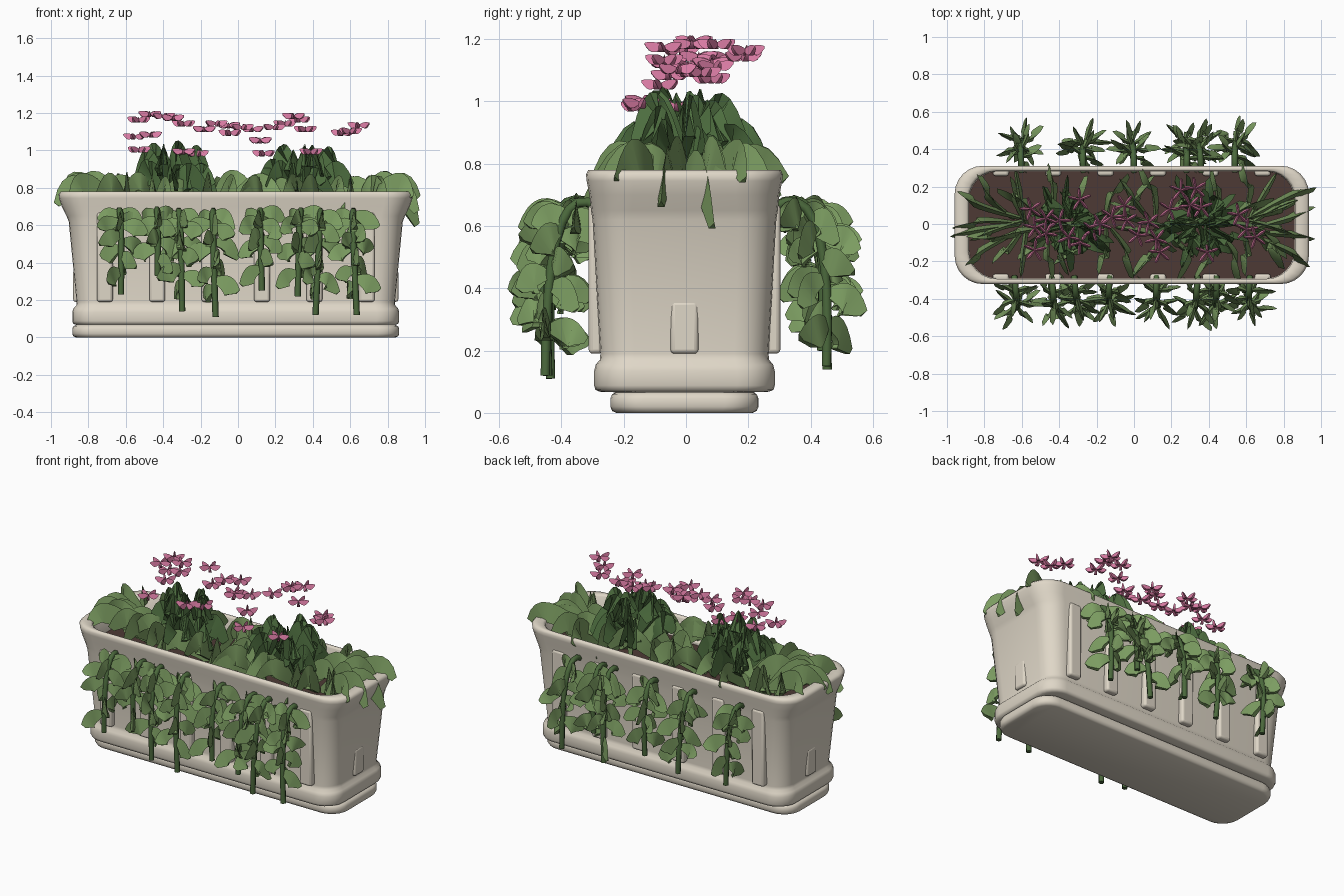
import bpy, bmesh, math, random
from mathutils import Vector

random.seed(4)
rnd = random.uniform
if "Cube" in bpy.data.objects:
    bpy.data.objects.remove(bpy.data.objects["Cube"])


def material(name, *rgb):
    m = bpy.data.materials.new(name)
    m.use_nodes = True
    m.diffuse_color = (*rgb, 1)
    bsdf = m.node_tree.nodes["Principled BSDF"]
    bsdf.inputs["Base Color"].default_value = (*rgb, 1)
    bsdf.inputs["Roughness"].default_value = 0.8
    return m


STONE = material("warm stone", 0.74, 0.68, 0.575)
SOIL = material("dark soil", 0.075, 0.042, 0.035)
LIGHT = material("light leaf green", 0.20, 0.335, 0.12)
DARK = material("dark leaf green", 0.075, 0.155, 0.05)
STEM = material("stem green", 0.07, 0.14, 0.045)
PINK = material("blossom pink", 0.70, 0.20, 0.37)
CENTRE = Vector((-0.012, -0.005, 0))


def finish(name, bm, mat, angle=40):
    bmesh.ops.recalc_face_normals(bm, faces=bm.faces)
    me = bpy.data.meshes.new(name)
    bm.to_mesh(me)
    bm.free()
    ob = bpy.data.objects.new(name, me)
    bpy.context.collection.objects.link(ob)
    me.materials.append(mat)
    bpy.ops.object.select_all(action="DESELECT")
    ob.select_set(True)
    bpy.context.view_layer.objects.active = ob
    bpy.ops.object.shade_smooth_by_angle(angle=math.radians(angle))
    return ob


def ring(bm, hx, hy, r, z):
    """Rounded rectangle of vertices."""
    out = []
    for k, (sx, sy) in enumerate(((1, 1), (-1, 1), (-1, -1), (1, -1))):
        for i in range(7):
            a = math.pi / 2 * (k + i / 6)
            out.append(bm.verts.new(CENTRE + Vector((sx * (hx - r) + r * math.cos(a),
                                                     sy * (hy - r) + r * math.sin(a), z))))
    return out


def loft(name, sections, mat):
    bm = bmesh.new()
    rings = [ring(bm, *s) for s in sections]
    n = len(rings[0])
    for a, b in zip(rings, rings[1:]):
        for i in range(n):
            bm.faces.new((a[i], a[(i + 1) % n], b[(i + 1) % n], b[i]))
    bm.faces.new(rings[0])
    bm.faces.new(rings[-1])
    return finish(name, bm, mat, 62)


# Planter: foot, base band, tapered body, flared rim and inner wall
loft("planter", [
    (0.855, 0.219, 0.10, 0), (0.868, 0.232, 0.11, 0.006), (0.874, 0.238, 0.11, 0.02),
    (0.874, 0.238, 0.11, 0.046), (0.868, 0.232, 0.11, 0.06), (0.855, 0.22, 0.10, 0.066),
    (0.855, 0.272, 0.11, 0.068), (0.869, 0.286, 0.12, 0.074), (0.874, 0.29, 0.12, 0.088),
    (0.874, 0.29, 0.12, 0.135), (0.868, 0.285, 0.12, 0.155), (0.853, 0.272, 0.11, 0.17),
    (0.851, 0.27, 0.11, 0.19), (0.893, 0.295, 0.12, 0.62), (0.905, 0.30, 0.13, 0.65),
    (0.93, 0.305, 0.14, 0.70), (0.945, 0.314, 0.15, 0.745), (0.947, 0.316, 0.15, 0.765),
    (0.935, 0.309, 0.15, 0.78), (0.885, 0.294, 0.15, 0.78), (0.872, 0.288, 0.15, 0.77),
    (0.868, 0.285, 0.15, 0.60),
], STONE)
loft("soil", [(0.87, 0.287, 0.14, 0.60), (0.87, 0.287, 0.14, 0.645)], SOIL)


# Upright ribs on the walls
def rib(name, x, y, sx, sy, z0, z1):
    bm = bmesh.new()
    bmesh.ops.create_cube(bm, size=1)
    for v in bm.verts:
        v.co = CENTRE + Vector((x + v.co.x * sx, y + v.co.y * sy, z0 + (v.co.z + 0.5) * (z1 - z0)))
    ob = finish(name, bm, STONE)
    bev = ob.modifiers.new("soft edges", "BEVEL")
    bev.width, bev.segments = 0.014, 3


for s, side in ((-1, "front"), (1, "back")):
    for i in range(6):
        rib(f"{side}_rib_{i + 1}", -0.7 + 0.28 * i, s * 0.285, 0.085, 0.046, 0.19, 0.67)
for s, side in ((-1, "right"), (1, "left")):
    rib(f"{side}_rib", s * 0.844, 0, 0.05, 0.09, 0.19, 0.36)


def bezier(a, b, c, t):
    return a * (1 - t) ** 2 + b * 2 * t * (1 - t) + c * t * t


def leaf(bm, base, az, length, rise, end, width, bend=0.0, half=0.018, reach=0.65, steps=8):
    """Folded leaf: an arching midrib with both rounded halves hanging from it."""
    out = Vector((math.cos(az), math.sin(az), 0))
    side = Vector((-out.y, out.x, 0))
    up = Vector((0, 0, 1))
    base = Vector(base)
    mid = base + out * length * reach + up * rise
    tip = base + out * length + up * end + side * bend
    rows = []
    for i in range(steps + 1):
        t = i / steps
        p = bezier(base, mid, tip, t)
        tan = ((mid - base) * (1 - t) + (tip - mid) * t).normalized()
        hang = (side.cross(tan) - up * 0.5).normalized()
        shape = math.sin(math.pi * (0.04 + 0.92 * t)) ** 0.6
        low, spread = p + hang * width * shape, side * half * (0.4 + 0.6 * shape)
        rows.append([bm.verts.new(q) for q in (low + spread, p, low - spread)])
    for a, b in zip(rows, rows[1:]):
        for j in range(3):
            k = (j + 1) % 3
            bm.faces.new((a[j], a[k], b[k], b[j]))
    bm.faces.new(rows[0])
    bm.faces.new(rows[-1])


def clump(name, x, y, z, count, lengths, rises, ends, width, mat, start=0.0, sweep=math.tau):
    bm = bmesh.new()
    for i in range(count):
        az = start + sweep * (i + rnd(-0.3, 0.3)) / count
        length = rnd(*lengths) * (1 - 0.12 * abs(math.sin(az)))
        leaf(bm, (x + rnd(-0.04, 0.04), y + rnd(-0.03, 0.03), z), az, length, rnd(*rises),
             rnd(*ends), width * rnd(0.85, 1.15), rnd(-0.11, 0.11))
    finish(name, bm, mat)


# Tall dark bushes
for x, side in ((-0.35, "right"), (0.35, "left")):
    clump(f"{side}_dark_bush_top", x, 0, 0.78, 11, (0.14, 0.21), (0.38, 0.48), (0.04, 0.14), 0.13, DARK)
    clump(f"{side}_dark_bush_low", x, 0, 0.71, 12, (0.23, 0.30), (0.35, 0.43), (0.04, 0.12), 0.13, DARK)

# Arching light clumps along the planter
clump("right_end_clump", -0.60, 0, 0.66, 8, (0.31, 0.36), (0.36, 0.42), (0.04, 0.12), 0.14,
      LIGHT, math.radians(100), math.radians(180))
clump("left_end_clump", 0.60, 0, 0.66, 8, (0.31, 0.36), (0.34, 0.42), (0.04, 0.12), 0.14,
      LIGHT, math.radians(-80), math.radians(180))
for i, x in enumerate((-0.45, -0.14, 0.14, 0.45)):
    clump(f"middle_clump_{i + 1}", x, 0, 0.66, 8, (0.31, 0.36), (0.34, 0.42), (0.02, 0.12), 0.12, LIGHT)

# Long leaves spilling over the two ends
spill = bmesh.new()
for x, y, az, length, end, bend in (
        (0.61, -0.03, 14, 0.38, -0.09, 0.03), (0.62, -0.05, 0, 0.35, -0.02, -0.03),
        (0.61, 0.03, 30, 0.40, 0.06, -0.04), (0.62, -0.06, -20, 0.36, 0.06, -0.05),
        (-0.60, 0, 187, 0.39, 0.02, 0.02), (-0.60, 0.03, 165, 0.37, 0.08, -0.05),
        (-0.60, -0.03, 205, 0.36, 0.06, 0.05)):
    leaf(spill, (x, y, 0.70), math.radians(az), length, 0.33, end, 0.12, bend, 0.02, 0.85)
finish("spilling_leaves", spill, LIGHT)


# Trailing vines: a bent stem with leaves spiralling round it
def vine(name, x, s, bottom):
    a = Vector((x, s * 0.28, 0.66))
    b = Vector((x + rnd(-0.02, 0.02), s * rnd(0.44, 0.48), 0.78))
    c = Vector((x + rnd(-0.03, 0.03), s * rnd(0.42, 0.47), bottom))
    cu = bpy.data.curves.new(name + "_stem", "CURVE")
    cu.dimensions = "3D"
    cu.bevel_depth, cu.bevel_resolution, cu.use_fill_caps = 0.017, 1, True
    sp = cu.splines.new("POLY")
    sp.points.add(9)
    for i, p in enumerate(sp.points):
        p.co = (*bezier(a, b, c, i / 9), 1)
    cu.materials.append(STEM)
    bpy.context.collection.objects.link(bpy.data.objects.new(name + "_stem", cu))
    bm = bmesh.new()
    count = 10 + round((0.4 - bottom) * 18)
    for i in range(count):
        p = bezier(a, b, c, 0.25 + 0.62 * i / (count - 1))
        leaf(bm, p, i * 2.4 + rnd(-0.3, 0.3), rnd(0.11, 0.15), rnd(0.04, 0.08),
             rnd(-0.09, -0.03), rnd(0.09, 0.11), rnd(-0.05, 0.05), 0.016, 0.75, 7)
    finish(name + "_leaves", bm, LIGHT)


for i, (x, z) in enumerate(((-0.64, 0.23), (-0.44, 0.33), (-0.32, 0.14), (-0.13, 0.11),
                            (0.12, 0.25), (0.34, 0.22), (0.44, 0.12), (0.62, 0.12))):
    vine(f"front_vine_{i + 1}", x, -1, z)
for i, (x, z) in enumerate(((-0.6, 0.22), (-0.27, 0.2), (0.0, 0.25), (0.28, 0.14),
                            (0.36, 0.3), (0.54, 0.15))):
    vine(f"back_vine_{i + 1}", x, 1, z)

# Blossoms: five narrow folded petals each
blossoms = bmesh.new()
for x, y, z in ((-0.53, -0.02, 1.16), (-0.47, 0.03, 1.19), (-0.40, 0.02, 1.18), (-0.35, -0.07, 1.17),
                (-0.29, 0.13, 1.14), (-0.55, 0.08, 1.07), (-0.47, -0.05, 1.08), (-0.53, -0.14, 1.0),
                (-0.29, -0.1, 0.99), (-0.22, -0.03, 0.98), (-0.18, 0.0, 1.11), (-0.12, 0.04, 1.14),
                (-0.05, 0.1, 1.13), (-0.04, 0.02, 1.09), (0.02, -0.06, 1.12), (0.08, 0.01, 1.11),
                (0.12, -0.08, 1.05), (0.14, -0.15, 0.98), (0.19, 0.08, 1.12), (0.25, 0.18, 1.14),
                (0.30, 0.1, 1.18), (0.33, 0.19, 1.16), (0.36, 0.09, 1.11), (0.39, -0.15, 0.99),
                (0.56, 0.05, 1.09), (0.60, -0.03, 1.10), (0.65, -0.07, 1.13)):
    turn = rnd(0, math.tau)
    for k in range(5):
        leaf(blossoms, (x, y, z + 0.01), turn + k * math.tau / 5, 0.064, 0.018, 0.008, 0.033,
             0, 0.009, 0.6, 4)
finish("blossoms", blossoms, PINK, 30)
